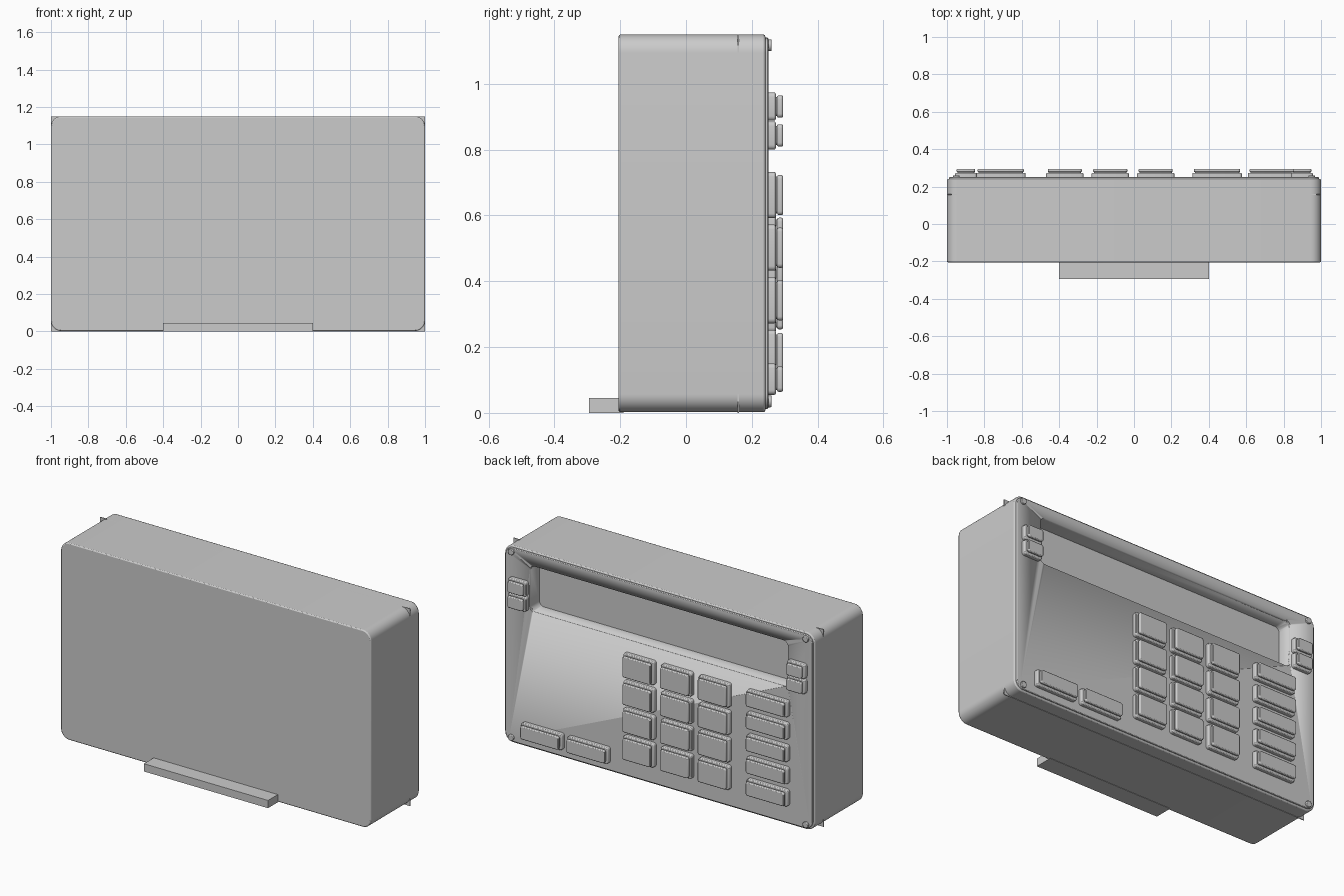
import bpy
import bmesh
from math import cos, sin, pi, radians
from mathutils import Matrix, Vector

cube = bpy.data.objects.get("Cube")
if cube:
    bpy.data.objects.remove(cube, do_unlink=True)

grey = bpy.data.materials.new("plain grey")
grey.use_nodes = True
grey.diffuse_color = (0.6, 0.6, 0.6, 1)
grey.node_tree.nodes["Principled BSDF"].inputs["Base Color"].default_value = (0.6, 0.6, 0.6, 1)


def finish(name, bm, bevel=0.0):
    """Turn a bmesh into a grey object with softened rims."""
    bmesh.ops.recalc_face_normals(bm, faces=bm.faces)
    mesh = bpy.data.meshes.new(name)
    bm.to_mesh(mesh)
    bm.free()
    mesh.materials.append(grey)
    obj = bpy.data.objects.new(name, mesh)
    bpy.context.collection.objects.link(obj)
    bpy.ops.object.select_all(action='DESELECT')
    obj.select_set(True)
    bpy.context.view_layer.objects.active = obj
    bpy.ops.object.shade_smooth_by_angle(angle=radians(30))
    if bevel:
        mod = obj.modifiers.new("soft_rim", 'BEVEL')
        mod.width = bevel
        mod.segments = 2
        mod.limit_method = 'ANGLE'
        mod.angle_limit = radians(60)
    return obj


def slab(name, x, z, y, radius=0.0, bevel=0.0, steps=6):
    """Rounded rectangle in the xz plane, extruded between two y values."""
    bm = bmesh.new()
    points = []
    corners = [(x[1], z[1]), (x[0], z[1]), (x[0], z[0]), (x[1], z[0])]
    signs = [(-1, -1), (1, -1), (1, 1), (-1, 1)]
    for i, (c, s) in enumerate(zip(corners, signs)):
        if not radius:
            points.append(c)
            continue
        for k in range(steps + 1):
            a = (i + k / steps) * pi / 2
            points.append((c[0] + radius * (s[0] + cos(a)), c[1] + radius * (s[1] + sin(a))))
    face = bm.faces.new([bm.verts.new((px, y[0], pz)) for px, pz in points])
    ext = bmesh.ops.extrude_face_region(bm, geom=[face])
    moved = [g for g in ext["geom"] if isinstance(g, bmesh.types.BMVert)]
    bmesh.ops.translate(bm, verts=moved, vec=Vector((0, y[1] - y[0], 0)))
    return finish(name, bm, bevel)


def key(name, x, z):
    """A push button: skirt, narrow neck and raised cap."""
    def shrink(span, d):
        return (span[0] + d, span[1] - d)
    slab(name + "_skirt", x, z, (0.24, 0.273), 0.014, 0.005, 4)
    slab(name + "_neck", shrink(x, 0.014), shrink(z, 0.014), (0.265, 0.282), 0.01, 0, 4)
    slab(name + "_cap", shrink(x, 0.009), shrink(z, 0.009), (0.277, 0.295), 0.012, 0.005, 4)


# Housing and keypad panel
housing = slab("housing", (-1, 1), (0.002, 1.15), (-0.205, 0.241), 0.055, 0.006, 8)
panel = slab("keypad_panel", (-0.99, 0.99), (0.012, 1.14), (0.235, 0.25), 0.047, 0.003, 8)

# Display recess cut through the panel into the housing
cutter = slab("display_cutter", (-0.833, 0.833), (0.80, 1.07), (0.16, 0.4), 0.03)
cutter.hide_render = True
cutter.hide_viewport = True
for part in (housing, panel):
    cut = part.modifiers.new("display_recess", 'BOOLEAN')
    cut.object = cutter
    cut.operation = 'DIFFERENCE'
    cut.solver = 'EXACT'

# Square inner board whose corners poke out of the rounded housing
slab("inner_board", (-1, 1), (0, 1.15), (0.156, 0.161))

# Front foot
slab("front_foot", (-0.4, 0.4), (0, 0.045), (-0.295, -0.19))

# Number pad: three columns of four
for col in range(3):
    for row in range(4):
        right = 0.216 - 0.243 * col
        top = 0.732 - 0.16 * row
        key(f"number_key_{col}_{row}", (right - 0.2, right), (top - 0.14, top))

# Function column of five
for row in range(5):
    top = 0.732 - 0.13 * row
    key(f"function_key_{row}", (-0.845, -0.58), (top - 0.097, top))

# Two wide keys along the bottom
for i, left in enumerate((0.312, 0.609)):
    key(f"wide_key_{i}", (left, left + 0.265), (0.055, 0.15))

# Small paired keys beside the display, and corner screws
for side, label in ((1, "left"), (-1, "right")):
    for i, low in enumerate((0.80, 0.888)):
        key(f"{label}_small_key_{i}", tuple(sorted((side * 0.84, side * 0.957))), (low, low + 0.086))
    for end, height in (("bottom", 0.035), ("top", 1.117)):
        bm = bmesh.new()
        place = Matrix.Translation((side * 0.95, 0.25, height)) @ Matrix.Rotation(pi / 2, 4, 'X')
        bmesh.ops.create_cone(bm, cap_ends=True, segments=16, radius1=0.018, radius2=0.018,
                              depth=0.02, matrix=place)
        finish(f"{label}_{end}_screw", bm, 0.003)
